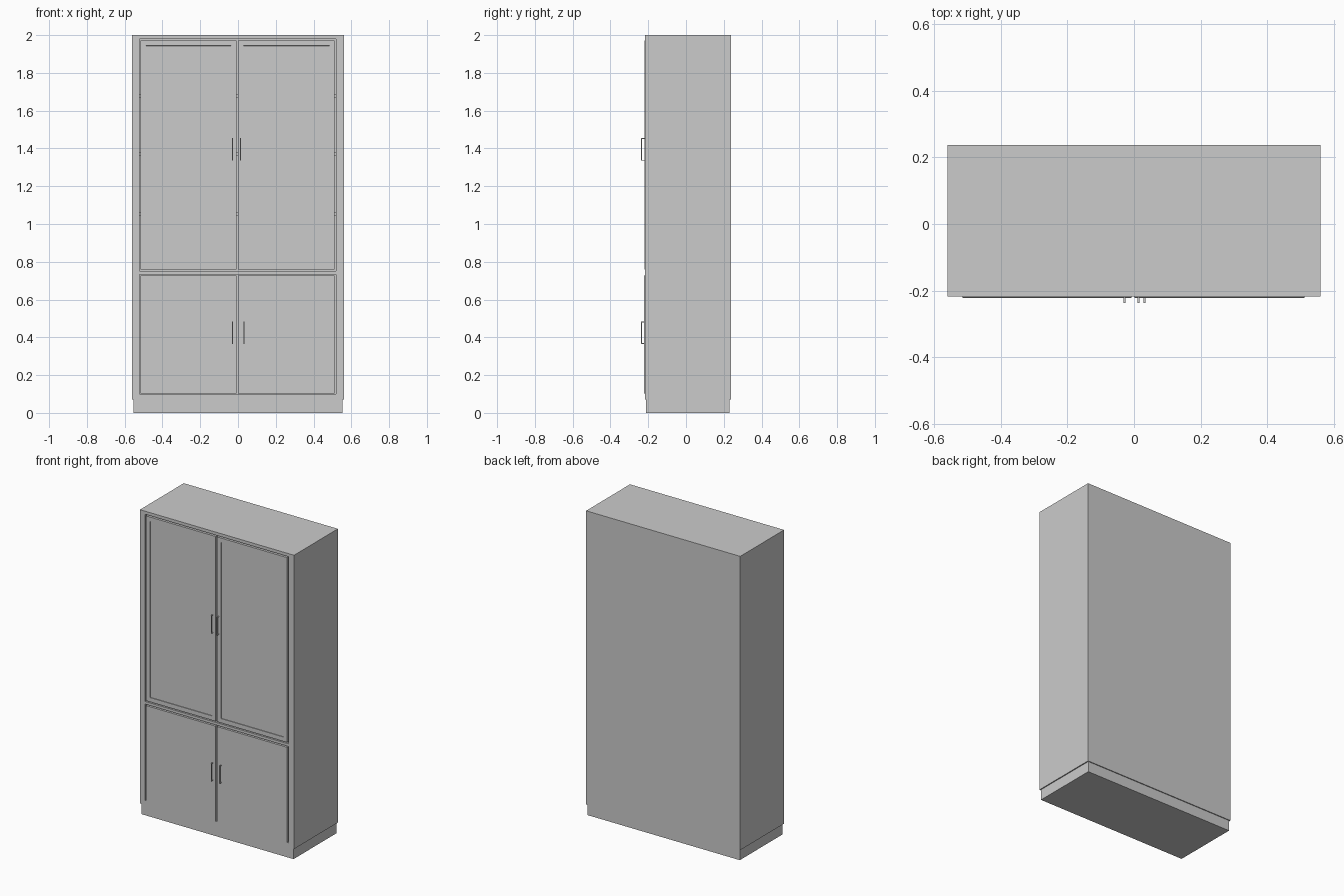
import bpy, bmesh

if "Cube" in bpy.data.objects:
    bpy.data.objects.remove(bpy.data.objects["Cube"])


def box(name, x0, x1, y0, y1, z0, z1, border=0, recess=0):
    """Box from extents; optionally sink a framed panel into the front face."""
    bm = bmesh.new()
    bmesh.ops.create_cube(bm, size=1)
    for v in bm.verts:
        v.co.x = x1 if v.co.x > 0 else x0
        v.co.y = y1 if v.co.y > 0 else y0
        v.co.z = z1 if v.co.z > 0 else z0
    if border:
        bm.normal_update()
        front = min(bm.faces, key=lambda f: f.calc_center_median().y)
        bmesh.ops.inset_region(bm, faces=[front], thickness=border)
        bmesh.ops.inset_region(bm, faces=[front], thickness=0.0005)
        for v in front.verts:
            v.co.y += recess
    mesh = bpy.data.meshes.new(name)
    bm.to_mesh(mesh)
    bm.free()
    ob = bpy.data.objects.new(name, mesh)
    bpy.context.collection.objects.link(ob)
    return ob


def handle(name, x, z0, z1, y_door):
    """Bracket-shaped pull swept from a flat C outline."""
    y0, y1, t, w = -0.237, y_door + 0.002, 0.005, 0.003
    prof = [(y1, z0), (y0, z0), (y0, z1), (y1, z1), (y1, z1 - t),
            (y0 + t, z1 - t), (y0 + t, z0 + t), (y1, z0 + t)]
    bm = bmesh.new()
    face = bm.faces.new([bm.verts.new((x - w, y, z)) for y, z in prof])
    ext = bmesh.ops.extrude_face_region(bm, geom=[face])
    for v in ext["geom"]:
        if isinstance(v, bmesh.types.BMVert):
            v.co.x += 2 * w
    bmesh.ops.recalc_face_normals(bm, faces=bm.faces)
    mesh = bpy.data.meshes.new(name)
    bm.to_mesh(mesh)
    bm.free()
    bpy.context.collection.objects.link(bpy.data.objects.new(name, mesh))


W, YF, YB = 0.56, -0.218, 0.237          # carcass half width, front, back
L, R = -0.522, 0.518                     # door opening

# Plinth and carcass panels
box("plinth", -0.553, 0.553, -0.213, 0.231, 0, 0.07)
box("left_side", -W, L, YF, YB, 0.07, 2)
box("right_side", R, W, YF, YB, 0.07, 2)
box("top_panel", L, R, YF, YB, 1.98, 2)
box("bottom_panel", L, R, YF, YB, 0.07, 0.1)
box("divider", L, R, YF, YB, 0.733, 0.75)
box("back_panel", L, R, YB - 0.015, YB, 0.1, 1.98)

# Interior shelves
for i, z in enumerate((1.055, 1.37, 1.68)):
    box(f"shelf_{i + 1}", L, R, -0.19, YB - 0.015, z - 0.009, z + 0.009)

# Doors: framed panels above, plain fronts below
for side, x0, x1 in (("left", -0.515, -0.008), ("right", 0.001, 0.512)):
    box(f"upper_door_{side}", x0, x1, -0.220, -0.2, 0.758, 1.972, 0.04, 0.004)
    box(f"lower_door_{side}", x0, x1, -0.222, -0.2, 0.102, 0.727)

# Handles
for side, xu, xl in (("left", -0.029, -0.029), ("right", 0.014, 0.032)):
    handle(f"upper_handle_{side}", xu, 1.335, 1.455, -0.220)
    handle(f"lower_handle_{side}", xl, 0.365, 0.483, -0.222)
